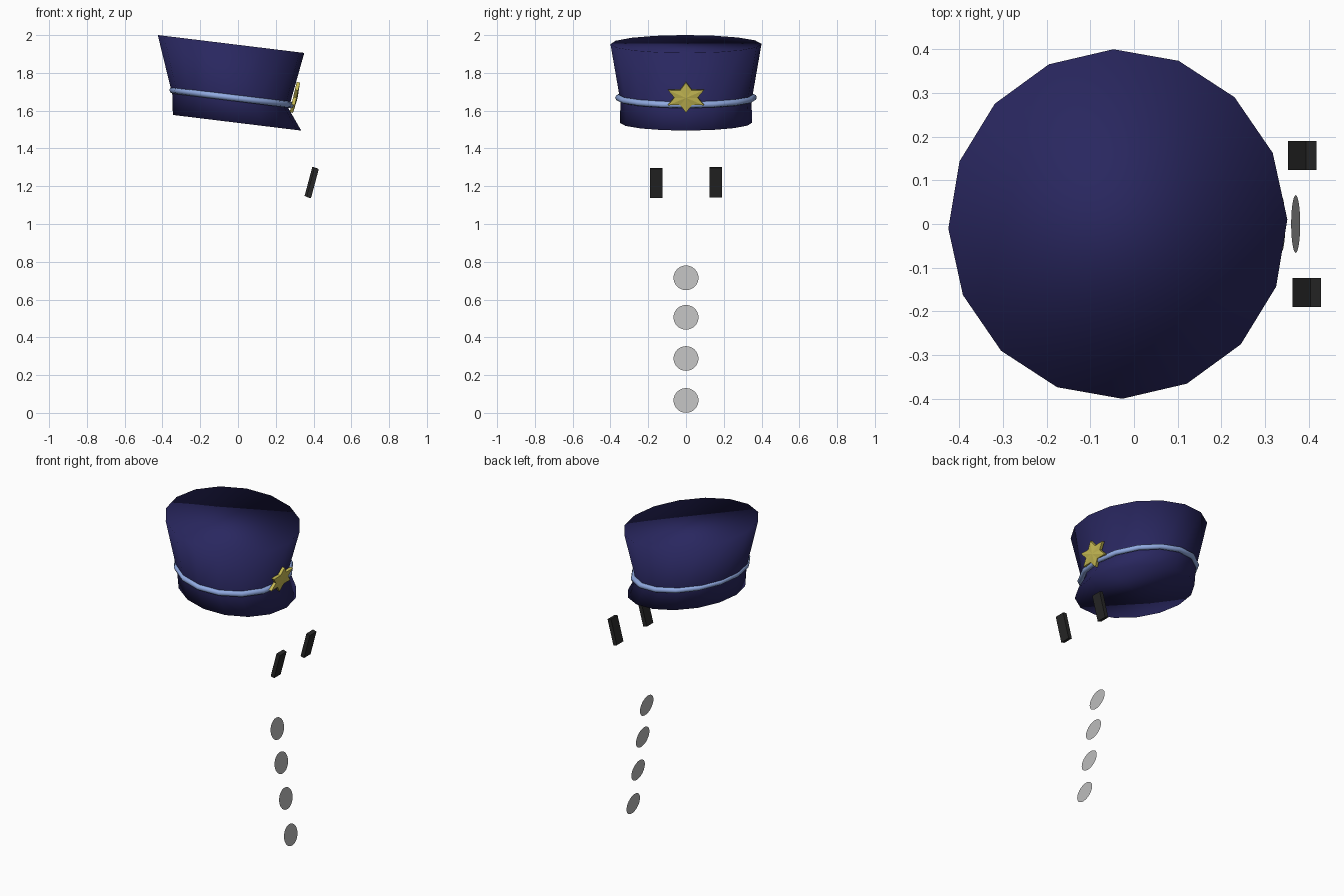
import bpy, bmesh
from math import sin, cos, pi, radians
from mathutils import Matrix

cube = bpy.data.objects.get("Cube")
if cube:
    bpy.data.objects.remove(cube)


def material(name, r, g, b):
    m = bpy.data.materials.new(name)
    m.use_nodes = True
    m.diffuse_color = (r, g, b, 1)
    bsdf = m.node_tree.nodes["Principled BSDF"]
    bsdf.inputs["Base Color"].default_value = (r, g, b, 1)
    bsdf.inputs["Roughness"].default_value = 0.8
    return m


NAVY = material("navy cloth", 0.022, 0.02, 0.115)
BLUE = material("light blue band", 0.28, 0.4, 0.75)
GOLD = material("gold", 0.58, 0.5, 0.09)
BLACK = material("black", 0.02, 0.02, 0.02)
GREY = material("button grey", 0.5, 0.5, 0.5)

SIDES = 16
SLOPE = -0.122      # the cap leans down towards its peak
TWIST = radians(1.5)


def finish(name, bm, mat, smooth=False, matrix=None, recalc=True):
    if matrix:
        bm.transform(matrix)
    if recalc:
        bmesh.ops.recalc_face_normals(bm, faces=bm.faces)
    for f in bm.faces:
        f.smooth = smooth
    mesh = bpy.data.meshes.new(name)
    bm.to_mesh(mesh)
    bm.free()
    mesh.materials.append(mat)
    obj = bpy.data.objects.new(name, mesh)
    bpy.context.collection.objects.link(obj)
    return obj


def leaning_ring(bm, cx, cz, rx, ry, dz=0):
    """Sixteen-sided ring lying in the sloped plane of the cap."""
    ring = []
    for i in range(SIDES):
        a = 2 * pi * i / SIDES + TWIST
        x = rx * cos(a)
        ring.append(bm.verts.new((cx + x, ry * sin(a), cz + SLOPE * x + dz)))
    return ring


def bridge(bm, lower, upper):
    n = len(lower)
    for i in range(n):
        j = (i + 1) % n
        bm.faces.new((lower[i], lower[j], upper[j], upper[i]))


# Cap: flared crown, narrow waist, lower edge pushed forward as a peak
bm = bmesh.new()
rings = [leaning_ring(bm, *r) for r in (
    (-0.005, 1.536, 0.34, 0.35),
    (-0.04, 1.648, 0.308, 0.347),
    (-0.037, 1.953, 0.388, 0.4))]
for lower, upper in zip(rings, rings[1:]):
    bridge(bm, lower, upper)
bm.faces.new(rings[0])
bm.faces.new(rings[-1])
finish("cap", bm, NAVY, smooth=True)

# Band: thin tube around the waist
bm = bmesh.new()
TUBE, STEPS = 0.017, 8
loops = []
for k in range(STEPS):
    t = 2 * pi * k / STEPS
    out = TUBE * cos(t)
    loops.append(leaning_ring(bm, -0.032, 1.669, 0.315 + out, 0.358 + out, TUBE * sin(t)))
for k in range(STEPS):
    bridge(bm, loops[k], loops[(k + 1) % STEPS])
finish("cap_band", bm, BLUE, smooth=True)

# Badge: six-pointed star with a slightly raised centre
bm = bmesh.new()
back, front = [], []
for i in range(12):
    a = pi / 2 + i * pi / 6
    s = 1 if i % 2 == 0 else 0.56
    y, z = 0.11 * s * cos(a), 0.082 * s * sin(a)
    back.append(bm.verts.new((-0.011, y, z)))
    front.append(bm.verts.new((0.007, y, z)))
bridge(bm, back, front)
bm.faces.new(back)
peak = bm.verts.new((0.013, 0, 0))
for i in range(12):
    bm.faces.new((front[i], front[(i + 1) % 12], peak))
finish("star_badge", bm, GOLD,
       matrix=Matrix.Translation((0.303, 0, 1.67)) @ Matrix.Rotation(radians(13), 4, "Y"))

# Eyes: two leaning blocks
for name, x, y, z in (("left_eye", 0.385, 0.157, 1.222), ("right_eye", 0.395, -0.157, 1.217)):
    bm = bmesh.new()
    bmesh.ops.create_cube(bm, size=1)
    place = (Matrix.Translation((x, y, z)) @ Matrix.Rotation(radians(15), 4, "Y")
             @ Matrix.Diagonal((0.025, 0.066, 0.16, 1)))
    finish(name, bm, BLACK, matrix=place)

# Buttons: flat discs down the front
for i, (x, z) in enumerate(((0.276, 0.715), (0.304, 0.506), (0.336, 0.288), (0.37, 0.066))):
    bm = bmesh.new()
    bmesh.ops.create_circle(bm, cap_ends=True, segments=32, radius=0.066)
    place = Matrix.Translation((x, 0, z)) @ Matrix.Rotation(radians(81), 4, "Y")
    finish(f"button_{i + 1}", bm, GREY, matrix=place, recalc=False)
